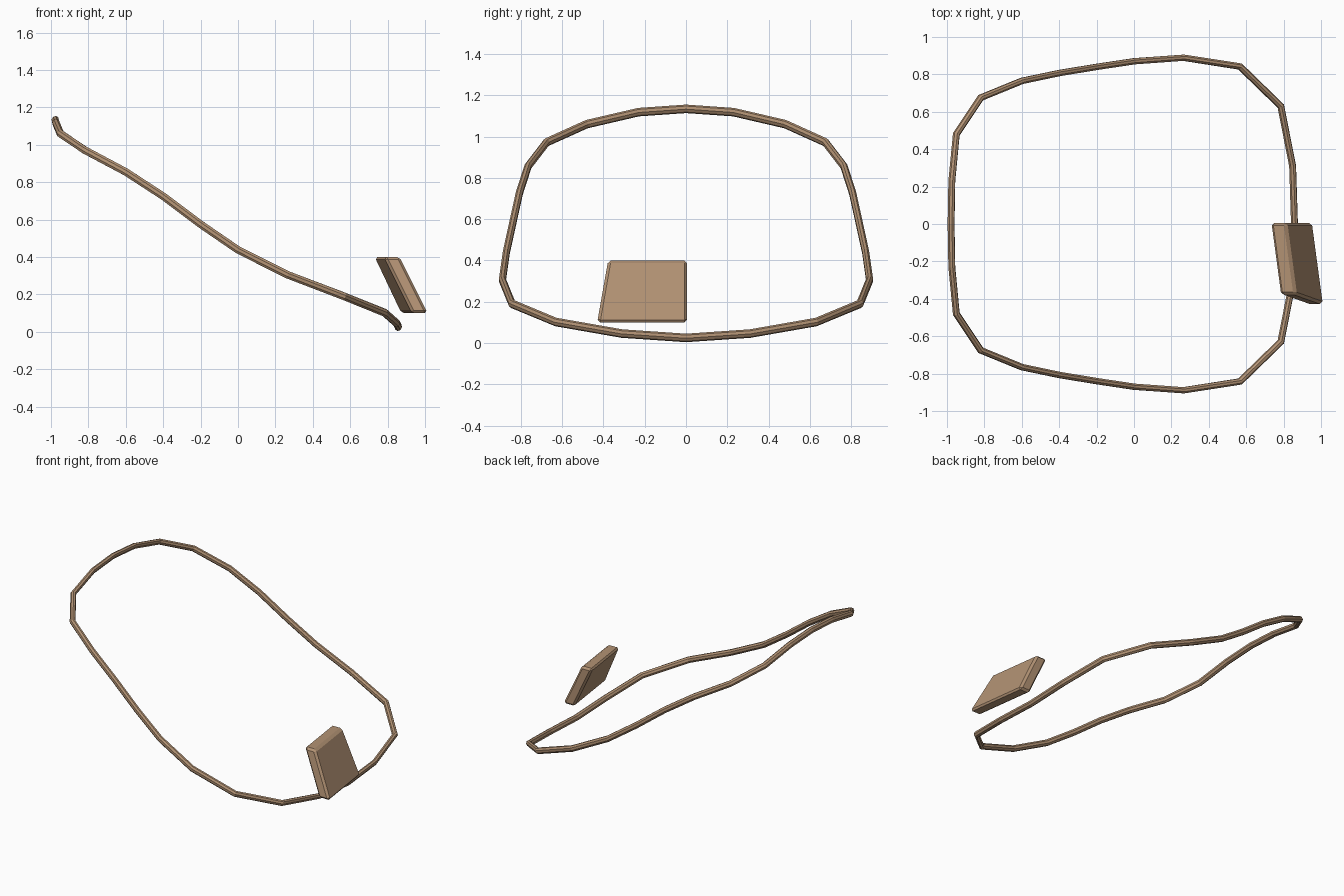
import bpy, bmesh, math
from mathutils import Vector

cube = bpy.data.objects.get("Cube")
if cube:
    bpy.data.objects.remove(cube, do_unlink=True)

# Single tan leather colour
tan = bpy.data.materials.new("tan_leather")
tan.use_nodes = True
colour = (0.45, 0.29, 0.175, 1.0)
tan.diffuse_color = colour
bsdf = tan.node_tree.nodes["Principled BSDF"]
bsdf.inputs["Base Color"].default_value = colour
bsdf.inputs["Roughness"].default_value = 0.8


def make_object(name, bm):
    bmesh.ops.recalc_face_normals(bm, faces=bm.faces)
    mesh = bpy.data.meshes.new(name)
    bm.to_mesh(mesh)
    bm.free()
    mesh.materials.append(tan)
    obj = bpy.data.objects.new(name, mesh)
    bpy.context.scene.collection.objects.link(obj)
    return obj


# Strap: closed band swept along a path that is mirrored across y = 0
half_path = [
    (-0.978, 0.00, 1.134), (-0.974, 0.23, 1.118), (-0.950, 0.48, 1.060),
    (-0.820, 0.675, 0.972), (-0.600, 0.765, 0.855), (-0.400, 0.807, 0.725),
    (-0.200, 0.840, 0.575), (0.000, 0.870, 0.438), (0.265, 0.889, 0.305),
    (0.567, 0.842, 0.190), (0.785, 0.630, 0.102), (0.848, 0.31, 0.046),
    (0.858, 0.00, 0.025),
]
path = [Vector(p) for p in half_path]
path += [Vector((x, -y, z)) for x, y, z in reversed(half_path[1:-1])]

SIDES, HALF_THICK, HALF_WIDE = 8, 0.0165, 0.020
plane_normal = Vector((0.52, 0, 0.85)).normalized()
bm = bmesh.new()
rings = []
for i, p in enumerate(path):
    before = (p - path[i - 1]).normalized()
    after = (path[(i + 1) % len(path)] - p).normalized()
    tangent = (before + after).normalized()
    out = tangent.cross(plane_normal).normalized()
    up = out.cross(tangent).normalized()
    mitre = 1 / tangent.dot(after)
    ring = []
    for k in range(SIDES):
        a = 2 * math.pi * (k + 0.5) / SIDES
        s = 1 / math.cos(math.pi / SIDES)
        ring.append(bm.verts.new(p + out * (math.cos(a) * s * HALF_THICK * mitre)
                                 + up * (math.sin(a) * s * HALF_WIDE)))
    rings.append(ring)
for i, ring in enumerate(rings):
    nxt = rings[(i + 1) % len(rings)]
    for k in range(SIDES):
        j = (k + 1) % SIDES
        bm.faces.new((ring[k], ring[j], nxt[j], nxt[k]))
make_object("strap_loop", bm)

# Pouch: slanted, slightly turned block with chamfered edges
bm = bmesh.new()
bmesh.ops.create_cube(bm, size=1)
for v in bm.verts:
    outer, back, top = v.co.x > 0, v.co.y > 0, v.co.z > 0
    z = 0.40 if top else 0.10
    y = 0.006 if back else (-0.377 if top else -0.430)
    x = 0.73 + 0.475 * (0.40 - z) - 0.135 * y + (0.085 if outer else 0)
    v.co = (x, y, z)
pouch = make_object("pouch", bm)
bevel = pouch.modifiers.new("chamfer", "BEVEL")
bevel.width = 0.014
bevel.segments = 1
bevel.limit_method = 'NONE'
